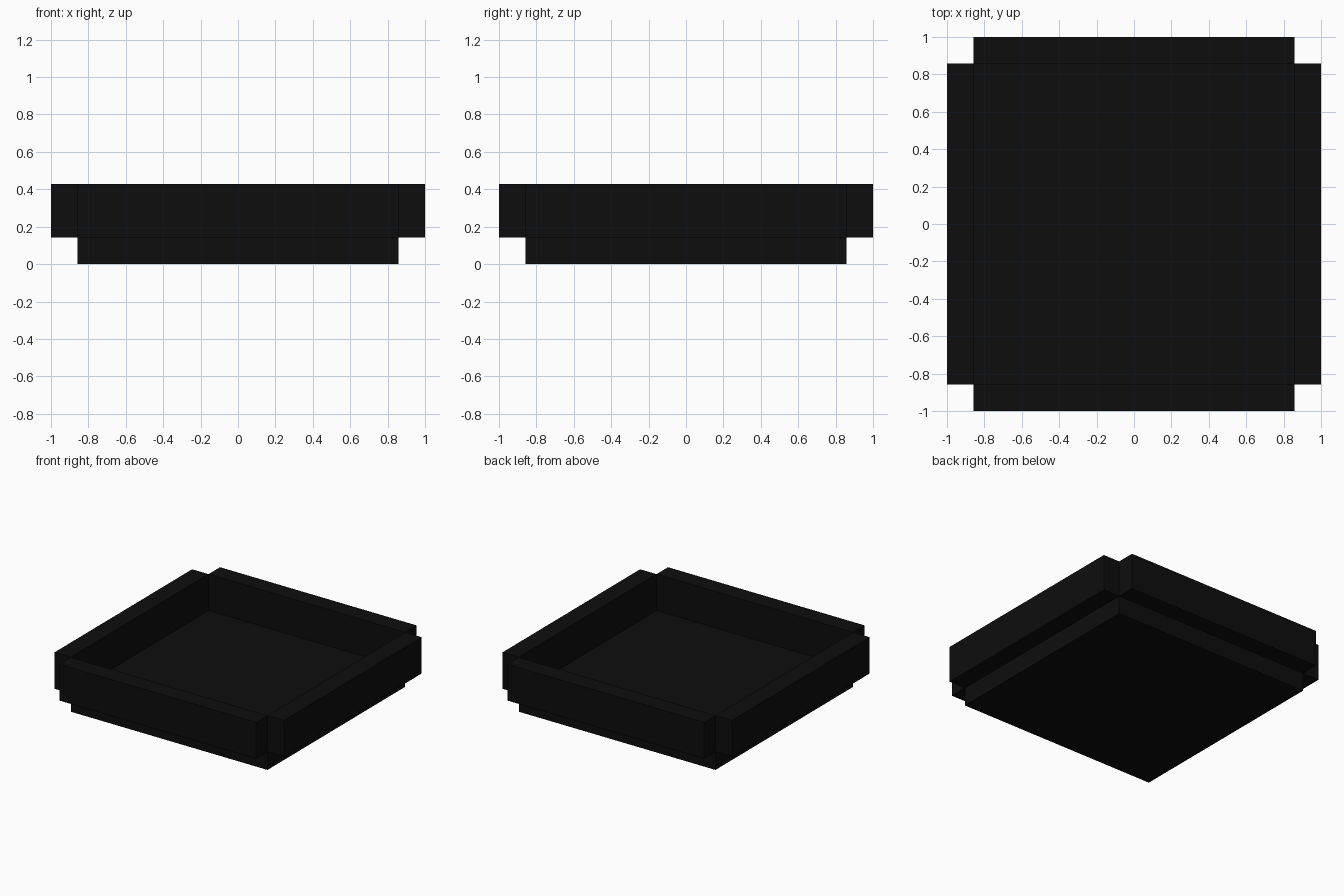
import bpy
from mathutils import Vector

cube = bpy.data.objects.get("Cube")
if cube:
    bpy.data.objects.remove(cube, do_unlink=True)

U = 1 / 7  # block size: the tray is 14 x 14 x 3 blocks

black = bpy.data.materials.new("matte_black")
black.use_nodes = True
colour = (0.004, 0.004, 0.004, 1)
black.diffuse_color = colour
black.node_tree.nodes["Principled BSDF"].inputs["Base Color"].default_value = colour


def box(name, centre, size):
    """Flat-shaded block, given in block units."""
    bpy.ops.mesh.primitive_cube_add(size=1)
    ob = bpy.context.object
    ob.name = name
    for v in ob.data.vertices:
        v.co = (v.co * Vector(size) + Vector(centre)) * U
    ob.data.materials.append(black)
    return ob


# Floor slab
box("tray_floor", (0, 0, 0.5), (12, 12, 1))

# Rim walls stand just outside the floor, leaving the corners notched
for side, s in (("left", 1), ("right", -1)):
    box(side + "_wall", (s * 6.5, 0, 2), (1, 12, 2))
for side, s in (("back", 1), ("front", -1)):
    box(side + "_wall", (0, s * 6.5, 2), (12, 1, 2))
